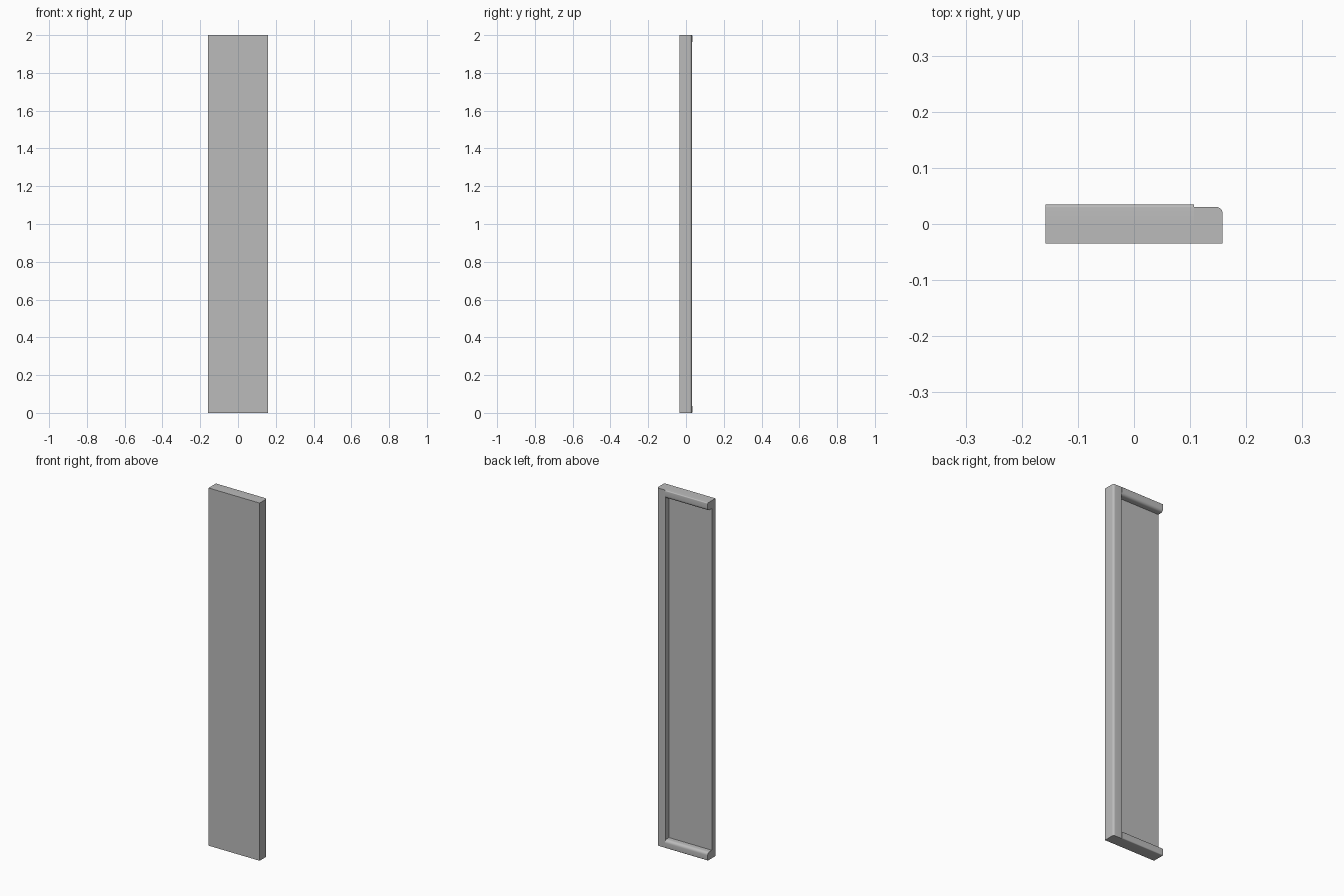
import bpy
import bmesh
import math
from mathutils import Vector

if "Cube" in bpy.data.objects:
    bpy.data.objects.remove(bpy.data.objects["Cube"], do_unlink=True)

grey = bpy.data.materials.new("plain_grey")
grey.use_nodes = True
grey.diffuse_color = (0.5, 0.5, 0.5, 1)
grey.node_tree.nodes["Principled BSDF"].inputs["Base Color"].default_value = (0.5, 0.5, 0.5, 1)

HALF_W, HEIGHT = 0.158, 2.0
FRONT, PANEL_BACK, STILE_BACK, RAIL_BACK = -0.0345, -0.002, 0.0305, 0.0345
STILE_X, RAIL_H = 0.107, 0.045


def rounded(centre, radius, start, end, steps=6):
    """Points of an arc between two angles in degrees."""
    pts = []
    for i in range(steps + 1):
        a = math.radians(start + (end - start) * i / steps)
        pts.append((centre[0] + radius * math.cos(a), centre[1] + radius * math.sin(a)))
    return pts


def extrude(name, points, offset):
    """Close a planar outline and sweep it along the offset."""
    bm = bmesh.new()
    face = bm.faces.new([bm.verts.new(p) for p in points])
    swept = bmesh.ops.extrude_face_region(bm, geom=[face], use_keep_orig=True)
    verts = [g for g in swept["geom"] if isinstance(g, bmesh.types.BMVert)]
    bmesh.ops.translate(bm, verts=verts, vec=Vector(offset))
    bmesh.ops.recalc_face_normals(bm, faces=bm.faces)
    mesh = bpy.data.meshes.new(name)
    bm.to_mesh(mesh)
    bm.free()
    mesh.materials.append(grey)
    obj = bpy.data.objects.new(name, mesh)
    bpy.context.collection.objects.link(obj)
    bpy.ops.object.select_all(action="DESELECT")
    obj.select_set(True)
    bpy.context.view_layer.objects.active = obj
    bpy.ops.object.shade_smooth_by_angle(angle=math.radians(35))
    return obj


# Flat panel with a thicker, round-cornered stile along one side
r = 0.012
outline = [(-HALF_W, FRONT), (HALF_W, FRONT)]
outline += rounded((HALF_W - r, STILE_BACK - r), r, 0, 90)
outline += [(STILE_X, STILE_BACK), (STILE_X, PANEL_BACK), (-HALF_W, PANEL_BACK)]
extrude("panel_with_stile", [(x, y, 0) for x, y in outline], (0, 0, HEIGHT))

# Rail section: slightly eased outer edge, fully rounded inner edge
outer, inner = 0.005, 0.016
section = [(PANEL_BACK, 0)]
section += rounded((RAIL_BACK - outer, outer), outer, -90, 0)
section += rounded((RAIL_BACK - inner, RAIL_H - inner), inner, 0, 90)
section += [(PANEL_BACK, RAIL_H)]

# Matching rails at the bottom and top of the back
for name, base, sign in (("bottom_rail", 0, 1), ("top_rail", HEIGHT, -1)):
    extrude(name, [(-HALF_W, y, base + sign * z) for y, z in section],
            (HALF_W + STILE_X, 0, 0))
